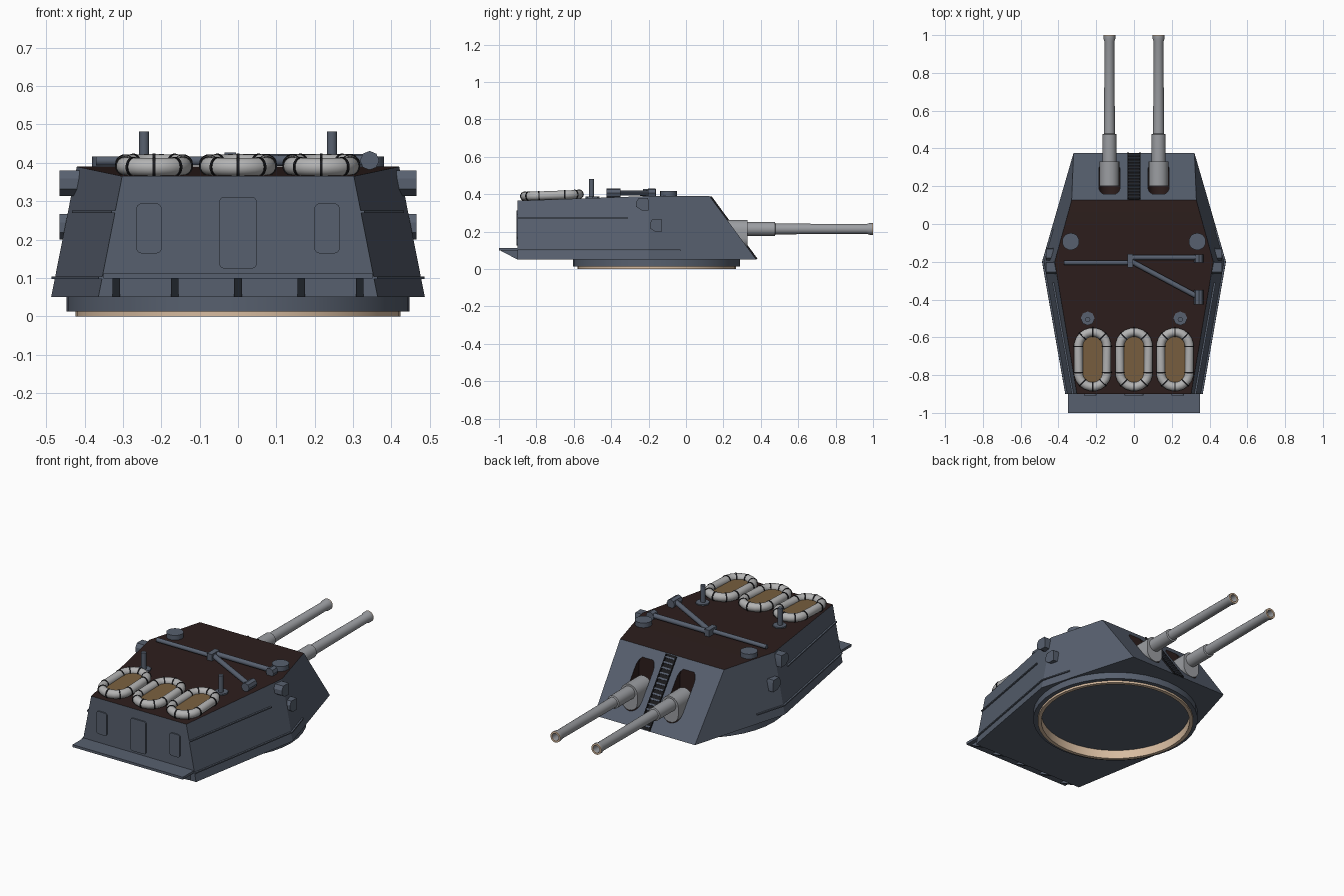
import bpy, bmesh
from math import sin, cos, pi
from mathutils import Vector, Matrix

cube = bpy.data.objects.get("Cube")
if cube:
    bpy.data.objects.remove(cube, do_unlink=True)


def material(name, rgb):
    m = bpy.data.materials.new(name)
    m.use_nodes = True
    m.diffuse_color = (*rgb, 1)
    m.node_tree.nodes["Principled BSDF"].inputs["Base Color"].default_value = (*rgb, 1)
    return m


HULL = material("blue grey paint", (0.096, 0.117, 0.158))
ROOF = material("dark brown deck", (0.026, 0.013, 0.012))
GUN = material("light grey metal", (0.33, 0.34, 0.36))
RAFT = material("pale raft grey", (0.45, 0.45, 0.45))
WOOD = material("raft floor wood", (0.19, 0.115, 0.05))
TAN = material("tan ring", (0.68, 0.50, 0.35))
BLACK = material("black", (0.01, 0.01, 0.012))
made = []


def finish(name, bm, *mats, matrix=None):
    """Turn a bmesh into a named object."""
    if matrix:
        bm.transform(matrix)
    bmesh.ops.recalc_face_normals(bm, faces=bm.faces)
    me = bpy.data.meshes.new(name)
    bm.to_mesh(me)
    bm.free()
    for m in mats:
        me.materials.append(m)
    ob = bpy.data.objects.new(name, me)
    bpy.context.collection.objects.link(ob)
    made.append(ob)
    return ob


def bridge(bm, a, b):
    """Join two rings of vertices with quads."""
    for i in range(len(a)):
        j = (i + 1) % len(a)
        bm.faces.new((a[i], a[j], b[j], b[i]))


def prism(name, pts, depth, mat, matrix=None):
    """Extrude a flat outline along its local z."""
    bm = bmesh.new()
    low, high = [[bm.verts.new((x, y, z)) for x, y in pts] for z in (0, depth)]
    bm.faces.new(low)
    bm.faces.new(high)
    bridge(bm, low, high)
    return finish(name, bm, mat, matrix=matrix)


def lathe(name, profile, start, axis, mat, sides=24, closed=False):
    """Spin (radius, distance) points about an axis from a start point."""
    bm = bmesh.new()
    rings = [[bm.verts.new((r * cos(2 * pi * i / sides), r * sin(2 * pi * i / sides), d))
              for i in range(sides)] for r, d in profile]
    for a, b in zip(rings, rings[1:] + (rings[:1] if closed else [])):
        bridge(bm, a, b)
    if not closed:
        bm.faces.new(rings[0])
        bm.faces.new(rings[-1])
    turn = Vector(axis).to_track_quat('Z', 'Y').to_matrix().to_4x4()
    return finish(name, bm, mat, matrix=Matrix.Translation(start) @ turn)


def rod(name, a, b, r, mat, sides=20):
    axis = Vector(b) - Vector(a)
    return lathe(name, [(r, 0), (r, axis.length)], a, axis, mat, sides)


def box(name, centre, size, mat, matrix=Matrix()):
    bm = bmesh.new()
    bmesh.ops.create_cube(bm, size=1)
    bmesh.ops.scale(bm, vec=size, verts=bm.verts)
    return finish(name, bm, mat, matrix=matrix @ Matrix.Translation(centre))


def rounded(w, h, r, n=6):
    """Rounded rectangle outline centred on the origin."""
    pts = []
    for k, (sx, sy) in enumerate(((1, 1), (-1, 1), (-1, -1), (1, -1))):
        for i in range(n + 1):
            a = (k + i / n) * pi / 2
            pts.append((sx * (w / 2 - r) + r * cos(a), sy * (h / 2 - r) + r * sin(a)))
    return pts


def frame(origin, x, y):
    """Matrix with the given local x and y directions."""
    x, y = Vector(x).normalized(), Vector(y).normalized()
    m = Matrix((x, y, x.cross(y))).transposed().to_4x4()
    return Matrix.Translation(origin) @ m


# Armoured hull, with the roof faces in deck brown
half_base = [(0.364, -0.9, 0.05), (0.487, -0.2, 0.05), (0.32, 0.376, 0.05)]
half_roof = [(0.302, -0.9, 0.365), (0.42, -0.2, 0.39), (0.33, 0.126, 0.39)]
bm = bmesh.new()
base, roof = [[bm.verts.new(p) for p in half]
              + [bm.verts.new((-x, y, z)) for x, y, z in reversed(half)]
              for half in (half_base, half_roof)]
bm.faces.new(base)
bridge(bm, base, roof)
for quad in ((0, 1, 4, 5), (1, 2, 3, 4)):
    bm.faces.new([roof[i] for i in quad]).material_index = 1
hull = finish("hull", bm, HULL, ROOF)

# Gun openings cut into the sloped front, brown inside
for x in (-0.13, 0.13):
    cutter = prism("opening_cutter", rounded(0.112, 0.245, 0.055), 0.34, HULL,
                   frame((x, 0.5, 0.2325), (1, 0, 0), (0, 0, 1)))
    cutter.data.materials.append(ROOF)
    for p in cutter.data.polygons:
        p.material_index = 1
    cut = hull.modifiers.new("opening", 'BOOLEAN')
    cut.operation, cut.solver, cut.object = 'DIFFERENCE', 'EXACT', cutter
    bpy.context.view_layer.objects.active = hull
    bpy.ops.object.modifier_apply(modifier=cut.name)
    made.remove(cutter)
    bpy.data.objects.remove(cutter, do_unlink=True)


def hull_x(y, z):
    f = (z - 0.05) / 0.34
    if y < -0.2:
        t = (y + 0.9) / 0.7
        return 0.364 + 0.123 * t - f * 0.067
    return 0.487 - 0.289 * (y + 0.2) - f * 0.067


# Open turning ring under the hull, lined in tan
lathe("turret_base", [(0.415, 0), (0.447, 0), (0.447, 0.038), (0.415, 0.038)],
      (0, -0.157, 0.012), (0, 0, 1), HULL, 40, closed=True)
lathe("bearing_ring", [(0.403, 0), (0.423, 0), (0.423, 0.05), (0.403, 0.05)],
      (0, -0.157, 0), (0, 0, 1), TAN, 40, closed=True)

# Rear ledge, its brackets and the rear doors
box("rear_ledge", (0, -0.948, 0.105), (0.7, 0.104, 0.014), HULL)
for x in (-0.317, -0.165, 0, 0.165, 0.317):
    prism("ledge_bracket", [(-0.9, 0.05), (-0.9, 0.1), (-0.995, 0.1)], 0.02, HULL,
          frame((x - 0.01, 0, 0), (0, 1, 0), (0, 0, 1)))
for x, z, w, h in ((0, 0.218, 0.098, 0.187), (-0.232, 0.229, 0.066, 0.13), (0.232, 0.229, 0.066, 0.13)):
    prism("rear_door", rounded(w, h, 0.014), 0.008, HULL,
          frame((x, -0.899, z), (1, 0, 0), (0, 0, 1)))

# Side rails and hooded sight ports
hood = [(-0.033, 0.012), (-0.02, 0.033), (0.028, 0.033), (0.033, 0.02),
        (0.033, -0.033), (-0.005, -0.033), (-0.033, -0.015)]
for s in (-1, 1):
    for z, ys in ((0.1, (-0.9, -0.2, -0.03)), (0.272, (-0.9, -0.31))):
        outer = [(s * (hull_x(y, z) + 0.009), y) for y in ys]
        inner = [(s * (hull_x(y, z) - 0.015), y) for y in reversed(ys)]
        prism("side_rail", outer + inner, 0.007, HULL, Matrix.Translation((0, 0, z - 0.003)))
    for y, z in ((-0.233, 0.347), (-0.16, 0.233)):
        prism("sight_hood", [(s * a, b) for a, b in hood], 0.09, HULL,
              frame((s * 0.375, y, z), (0, s, 0), (0, 0, 1)))

# Ladder up the sloped front
slope = frame((0, 0.126, 0.39), (1, 0, 0), (0, 0.25, -0.34))
box("ladder_back", (0, 0.211, 0), (0.06, 0.414, 0.004), BLACK, slope)
for s in (-1, 1):
    box("ladder_rail", (s * 0.031, 0.214, 0.003), (0.006, 0.415, 0.01), BLACK, slope)
for i in range(14):
    box("ladder_rung", (0, 0.022 + i * 0.029, 0.004), (0.056, 0.009, 0.007), HULL, slope)

# Twin guns with hollow muzzles
barrel = [(0.042, 0), (0.042, 0.12), (0.037, 0.125), (0.037, 0.275), (0.029, 0.278), (0.026, 0.765),
          (0.031, 0.78), (0.031, 0.795), (0.021, 0.795), (0.021, 0.72)]
for x in (-0.13, 0.13):
    prism("gun_mantlet", rounded(0.104, 0.148, 0.051), 0.13, GUN,
          frame((x, 0.33, 0.188), (1, 0, 0), (0, 0, 1)))
    lathe("gun_barrel", barrel, (x, 0.2, 0.214), (0, 1, 0), GUN)
    lathe("muzzle_ring", [(0.021, 0), (0.031, 0), (0.031, 0.005), (0.021, 0.005)],
          (x, 0.995, 0.214), (0, 1, 0), TAN, closed=True)

# Roof hatches and posts
for s in (-1, 1):
    rod("roof_hatch", (s * 0.335, -0.093, 0.385), (s * 0.335, -0.093, 0.417), 0.045, HULL)
    rod("post_foot", (s * 0.245, -0.5, 0.37), (s * 0.245, -0.5, 0.387), 0.037, HULL, 8)
    rod("post", (s * 0.245, -0.505, 0.38), (s * 0.245, -0.505, 0.482), 0.0135, HULL)

# Folded derrick
hub = (-0.02, -0.195, 0.405)
rod("derrick_boom", (-0.37, -0.205, 0.405), (-0.02, -0.205, 0.405), 0.012, HULL)
rod("derrick_strut", (-0.02, -0.177, 0.409), (0.34, -0.177, 0.409), 0.014, HULL)
rod("derrick_strut", hub, (0.34, -0.387, 0.407), 0.014, HULL)
box("derrick_hub", hub, (0.03, 0.07, 0.044), HULL)
for y0, y1 in ((-0.203, -0.162), (-0.425, -0.35)):
    rod("derrick_foot", (0.343, y0, 0.406), (0.343, y1, 0.406), 0.025, HULL, 8)

# Life rafts lying on the sloping rear roof
R, TUBE, STRETCH, SIDES, ROUND = 0.076, 0.0235, 0.069, 20, 18
for x in (-0.219, 0, 0.217):
    place = Matrix.Translation((x, -0.717, 0.394)) @ Matrix.Rotation(0.036, 4, 'X')
    bm = bmesh.new()
    rings = []
    for i in range(SIDES):
        a = 2 * pi * (i + 0.5) / SIDES
        shift = STRETCH if sin(a) > 0 else -STRETCH
        rings.append([bm.verts.new(((R + TUBE * cos(b)) * cos(a),
                                    (R + TUBE * cos(b)) * sin(a) + shift, TUBE * sin(b)))
                      for b in [2 * pi * k / ROUND for k in range(ROUND)]])
    for a, b in zip(rings, rings[1:] + rings[:1]):
        bridge(bm, a, b)
    finish("raft_tube", bm, RAFT, matrix=place)
    prism("raft_floor", rounded(2 * R, 2 * (R + STRETCH), R - 0.002), 0.008, WOOD,
          place @ Matrix.Translation((0, 0, -0.008)))
    # Lashings around the tube
    for end in (-1, 1):
        for k in range(5):
            a = k * pi / 4
            c = Vector((R * cos(a), end * (R * sin(a) + STRETCH), 0))
            t = Vector((-sin(a), end * cos(a), 0)) * 0.0035
            rod("raft_lashing", place @ (c - t), place @ (c + t), TUBE + 0.002, BLACK)

# Smooth the round parts, keeping hard edges
bpy.ops.object.select_all(action='DESELECT')
for ob in made:
    ob.select_set(True)
bpy.context.view_layer.objects.active = hull
bpy.ops.object.shade_smooth_by_angle(angle=0.4)
